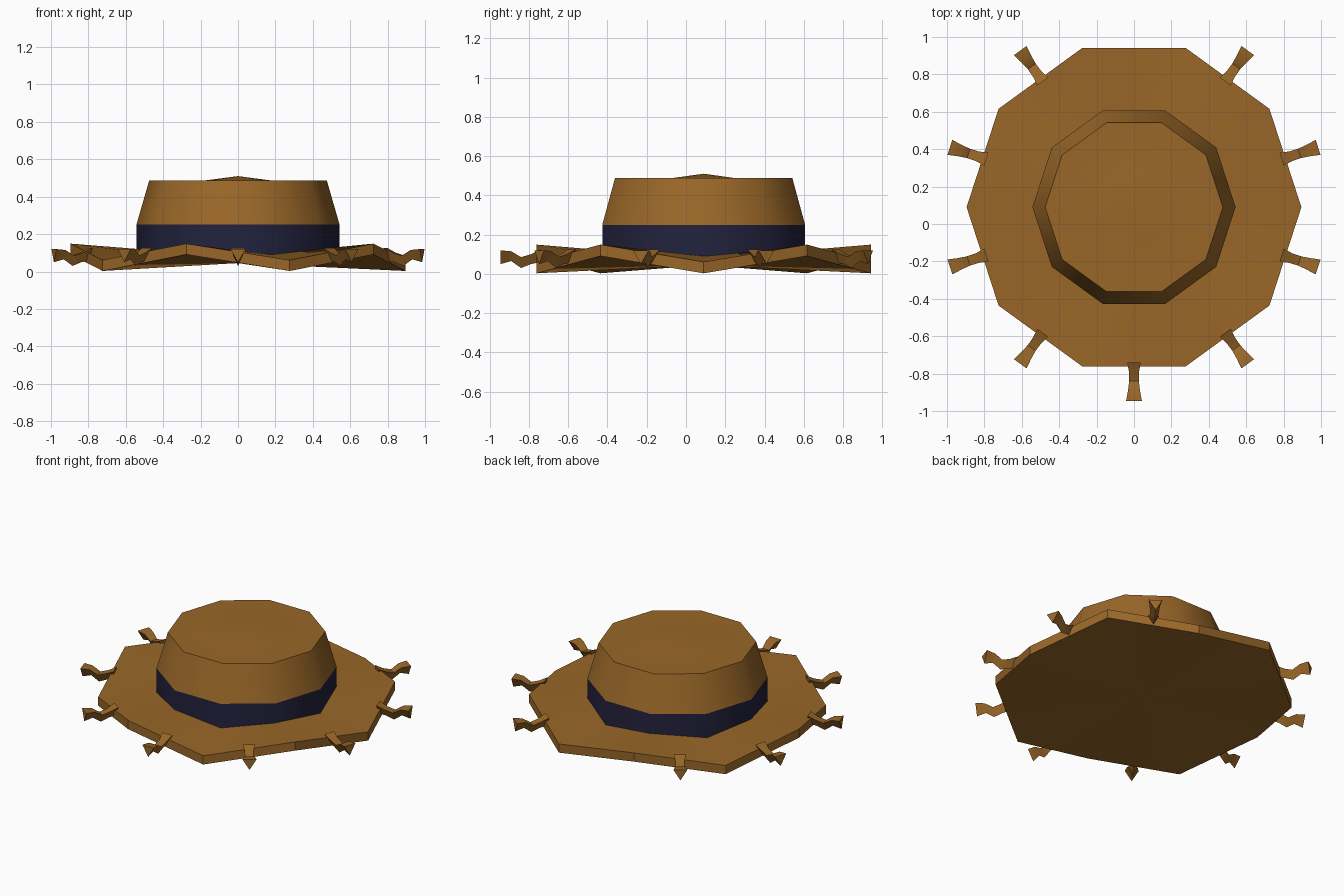
import bpy
import math

SIDES = 10
CENTRE_Y = 0.09

if "Cube" in bpy.data.objects:
    bpy.data.objects.remove(bpy.data.objects["Cube"], do_unlink=True)


def make_material(name, rgb):
    mat = bpy.data.materials.new(name)
    mat.use_nodes = True
    mat.diffuse_color = (*rgb, 1)
    bsdf = mat.node_tree.nodes["Principled BSDF"]
    bsdf.inputs["Base Color"].default_value = (*rgb, 1)
    bsdf.inputs["Roughness"].default_value = 0.9
    return mat


straw = make_material("straw brown", (0.32, 0.135, 0.021))
navy = make_material("navy ribbon", (0.016, 0.016, 0.048))


def add_object(name, verts, faces, mat, angle):
    mesh = bpy.data.meshes.new(name)
    mesh.from_pydata(verts, [], faces)
    mesh.materials.append(mat)
    obj = bpy.data.objects.new(name, mesh)
    bpy.context.collection.objects.link(obj)
    bpy.ops.object.select_all(action="DESELECT")
    obj.select_set(True)
    bpy.context.view_layer.objects.active = obj
    bpy.ops.object.mode_set(mode="EDIT")
    bpy.ops.mesh.select_all(action="SELECT")
    bpy.ops.mesh.normals_make_consistent(inside=False)
    bpy.ops.object.mode_set(mode="OBJECT")
    bpy.ops.object.shade_smooth_by_angle(angle=math.radians(angle))
    return obj


def lathe(name, profile, mat, angle):
    """Ten-sided turned form; profile holds (radius, height, wave), radius 0 is a pole."""
    verts, rings, faces = [], [], []
    for radius, z, wave in profile:
        count = SIDES if radius > 0 else 1
        start = len(verts)
        for k in range(count):
            a = math.tau * k / SIDES
            lift = wave if k % 2 else -wave
            verts.append((radius * math.cos(a), CENTRE_Y + radius * math.sin(a), z + lift))
        rings.append([start + k % count for k in range(SIDES)])
    for low, high in zip(rings, rings[1:]):
        for k in range(SIDES):
            n = (k + 1) % SIDES
            loop = [low[k], low[n], high[n], high[k]]
            faces.append(list(dict.fromkeys(loop)))
    return add_object(name, verts, faces, mat, angle)


# Wavy brim, closed underneath
lathe("brim", [(0, 0.045, 0), (0.895, 0.047, 0.044), (0.895, 0.105, 0.044),
               (0.53, 0.105, 0.015), (0, 0.105, 0)], straw, 30)

# Ribbon band and tapered crown with a low central peak
lathe("hat_band", [(0.543, 0.09, 0), (0.543, 0.25, 0)], navy, 40)
lathe("crown", [(0.543, 0.25, 0), (0.475, 0.487, 0), (0.19, 0.485, 0),
                (0, 0.51, 0)], straw, 40)

# Loose straw ends: kinked strips with a triangular section
# Stations: distance out, half width, top height, bottom height
stations = [(0.83, 0.036, 0.125, 0.06), (0.88, 0.027, 0.10, 0.05),
            (0.93, 0.026, 0.085, 0.03), (0.98, 0.032, 0.115, 0.065),
            (1.035, 0.042, 0.12, 0.05)]


def straw_end(name, degrees):
    a = math.radians(degrees)
    c, s = math.cos(a), math.sin(a)
    verts, faces = [], []
    for r, half, top, bottom in stations:
        for side, z in ((-half, top), (half, top), (0, bottom)):
            verts.append((r * c - side * s, CENTRE_Y + r * s + side * c, z))
    for i in range(len(stations) - 1):
        for j in range(3):
            n = (j + 1) % 3
            faces.append([3 * i + j, 3 * i + n, 3 * i + 3 + n, 3 * i + 3 + j])
    last = len(verts) - 3
    faces += [[0, 1, 2], [last, last + 1, last + 2]]
    add_object(name, verts, faces, straw, 30)


# One at the middle of every brim edge except the back
for i in range(1, SIDES):
    straw_end(f"straw_end_{i}", 90 + 36 * i)
